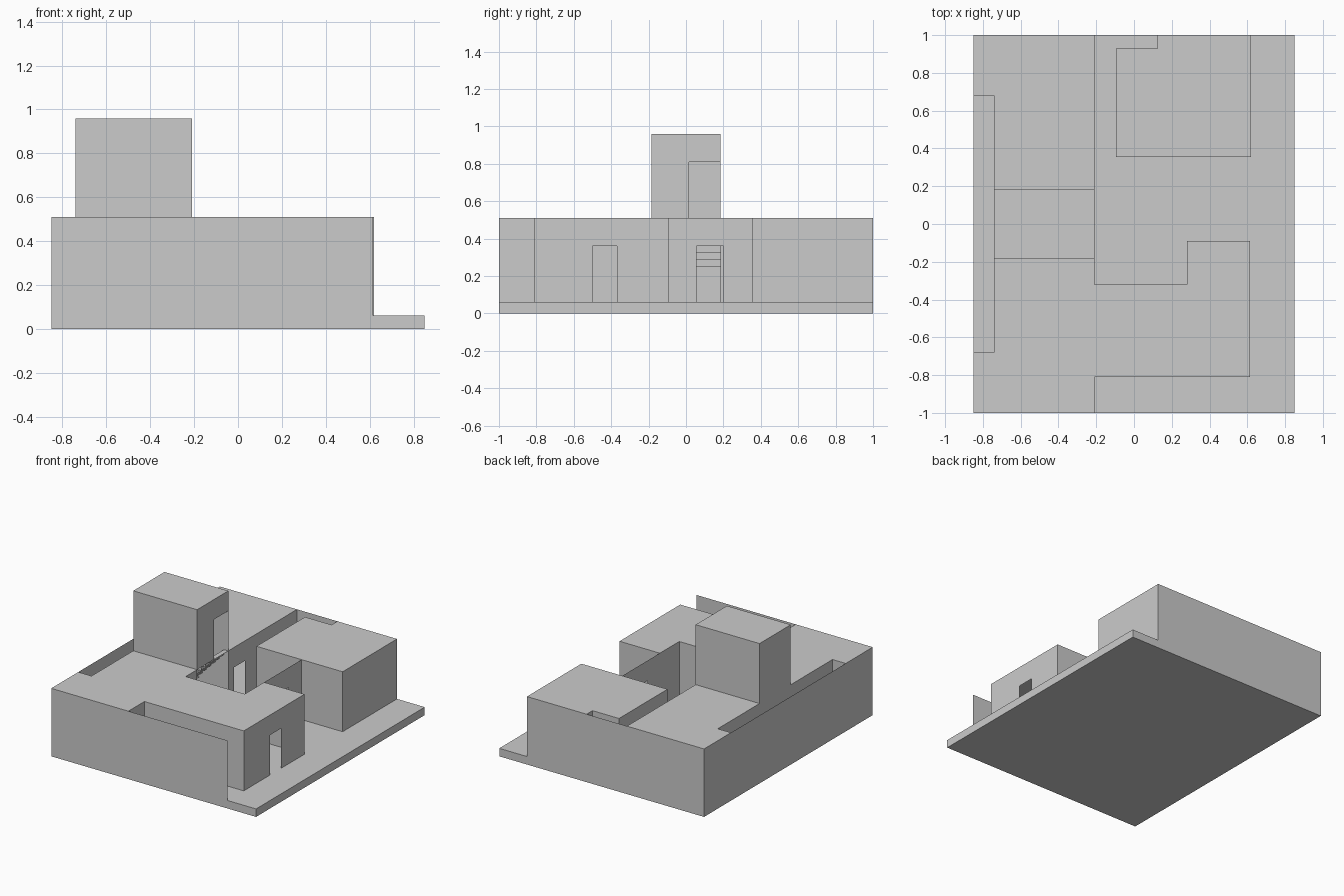
import bpy

if "Cube" in bpy.data.objects:
    bpy.data.objects.remove(bpy.data.objects["Cube"])

FLOOR, ROOF, TOP = 0.06, 0.51, 0.96


def make(name, verts, faces):
    mesh = bpy.data.meshes.new(name)
    mesh.from_pydata(verts, [], faces)
    obj = bpy.data.objects.new(name, mesh)
    bpy.context.collection.objects.link(obj)
    return obj


def panel(name, axis, c, u0, u1, v0, v1, holes=(), flip=False):
    """Thin axis-aligned sheet with rectangular holes (u0, u1, v0, v1)."""
    us = sorted({u0, u1} | {h[i] for h in holes for i in (0, 1)})
    vs = sorted({v0, v1} | {h[i] for h in holes for i in (2, 3)})
    verts, index, faces = [], {}, []

    def vert(u, v):
        if (u, v) not in index:
            index[(u, v)] = len(verts)
            verts.append({'x': (c, u, v), 'y': (u, c, v), 'z': (u, v, c)}[axis])
        return index[(u, v)]

    for a, b in zip(us, us[1:]):
        for p, q in zip(vs, vs[1:]):
            mu, mv = (a + b) / 2, (p + q) / 2
            if any(h[0] < mu < h[1] and h[2] < mv < h[3] for h in holes):
                continue
            f = [vert(a, p), vert(b, p), vert(b, q), vert(a, q)]
            faces.append(f[::-1] if flip else f)
    return make(name, verts, faces)


def walls(name, pts, z0=FLOOR, z1=ROOF):
    """Thin wall following a plan polyline."""
    n = len(pts)
    verts = [(x, y, z) for z in (z0, z1) for x, y in pts]
    return make(name, verts, [(i, i + 1, i + 1 + n, i + n) for i in range(n - 1)])


def stairs(name, x0, z0, dx, dz, steps, y0, y1):
    """Folded sheet of risers and treads running along x."""
    prof = [(x0, z0)]
    for i in range(steps):
        prof += [(x0 + i * dx, z0 + (i + 1) * dz), (x0 + (i + 1) * dx, z0 + (i + 1) * dz)]
    n = len(prof)
    verts = [(x, y, z) for y in (y0, y1) for x, z in prof]
    return make(name, verts, [(i, i + 1, i + 1 + n, i + n) for i in range(n - 1)])


# base slab
bpy.ops.mesh.primitive_cube_add(size=1, location=(0, 0, FLOOR / 2))
slab = bpy.context.object
slab.name = "base_slab"
slab.scale = (1.7, 2.0, FLOOR)

# thin boundary walls on three sides
walls("boundary_wall", [(0.62, 1), (-0.85, 1), (-0.85, -1), (0.615, -1)])

# roofs, with side light well and stairwell cut out
panel("west_roof", 'z', ROOF, -0.85, -0.21, -1, 1,
      [(-0.85, -0.74, -0.68, 0.68), (-0.74, -0.21, -0.185, 0.185)])
make("front_roof", [(x, y, ROOF) for x, y in
     ((-0.21, -0.81), (0.615, -0.81), (0.615, -0.09), (0.28, -0.09), (0.28, -0.32), (-0.21, -0.32))],
     [range(6)])
make("back_roof", [(x, y, ROOF) for x, y in
     ((-0.095, 0.355), (0.62, 0.355), (0.62, 1), (0.125, 1), (0.125, 0.93), (-0.095, 0.93))],
     [range(6)])

# light well walls
walls("light_well_wall", [(-0.85, -0.68), (-0.74, -0.68), (-0.74, 0.68), (-0.85, 0.68)])

# front wing walls with street door and window
walls("front_wing_south", [(-0.21, -1), (-0.21, -0.81), (0.615, -0.81)])
panel("front_wing_east", 'x', 0.615, -0.81, -0.09, FLOOR, ROOF,
      [(-0.5, -0.37, FLOOR, 0.36)])
walls("front_wing_court", [(0.615, -0.09), (0.28, -0.09), (0.28, -0.32), (-0.21, -0.32),
                           (-0.21, -0.185)])

# back wing walls
walls("back_wing_wall", [(0.62, 1), (0.62, 0.355), (-0.095, 0.355), (-0.095, 0.93),
                         (0.125, 0.93), (0.125, 1)])

# courtyard entrance screen with doorway
panel("court_screen", 'x', 0.28, -0.09, 0.355, FLOOR, ROOF,
      [(0.055, 0.2, FLOOR, 0.36)])

# west wing court wall with a doorway
panel("west_court_wall", 'x', -0.21, 0.185, 1, FLOOR, ROOF,
      [(0.25, 0.38, FLOOR, 0.36)])

# stair tower
for y, side in ((-0.185, "south"), (0.185, "north")):
    panel("tower_wall_" + side, 'y', y, -0.74, -0.21, FLOOR, TOP, flip=y > 0)
panel("tower_wall_west", 'x', -0.74, -0.185, 0.185, ROOF, TOP, flip=True)
panel("tower_wall_east", 'x', -0.21, -0.185, 0.185, ROOF, TOP,
      [(0.015, 0.185, ROOF, 0.81)])
panel("tower_roof", 'z', TOP, -0.74, -0.21, -0.185, 0.185)

# two stair flights and the landing
stairs("lower_flight", -0.27, FLOOR, -0.036, 0.038, 5, -0.185, 0.015)
stairs("upper_flight", -0.462, 0.25, 0.036, 0.037, 7, 0.015, 0.185)
panel("stair_landing", 'z', 0.25, -0.74, -0.45, -0.185, 0.185)
